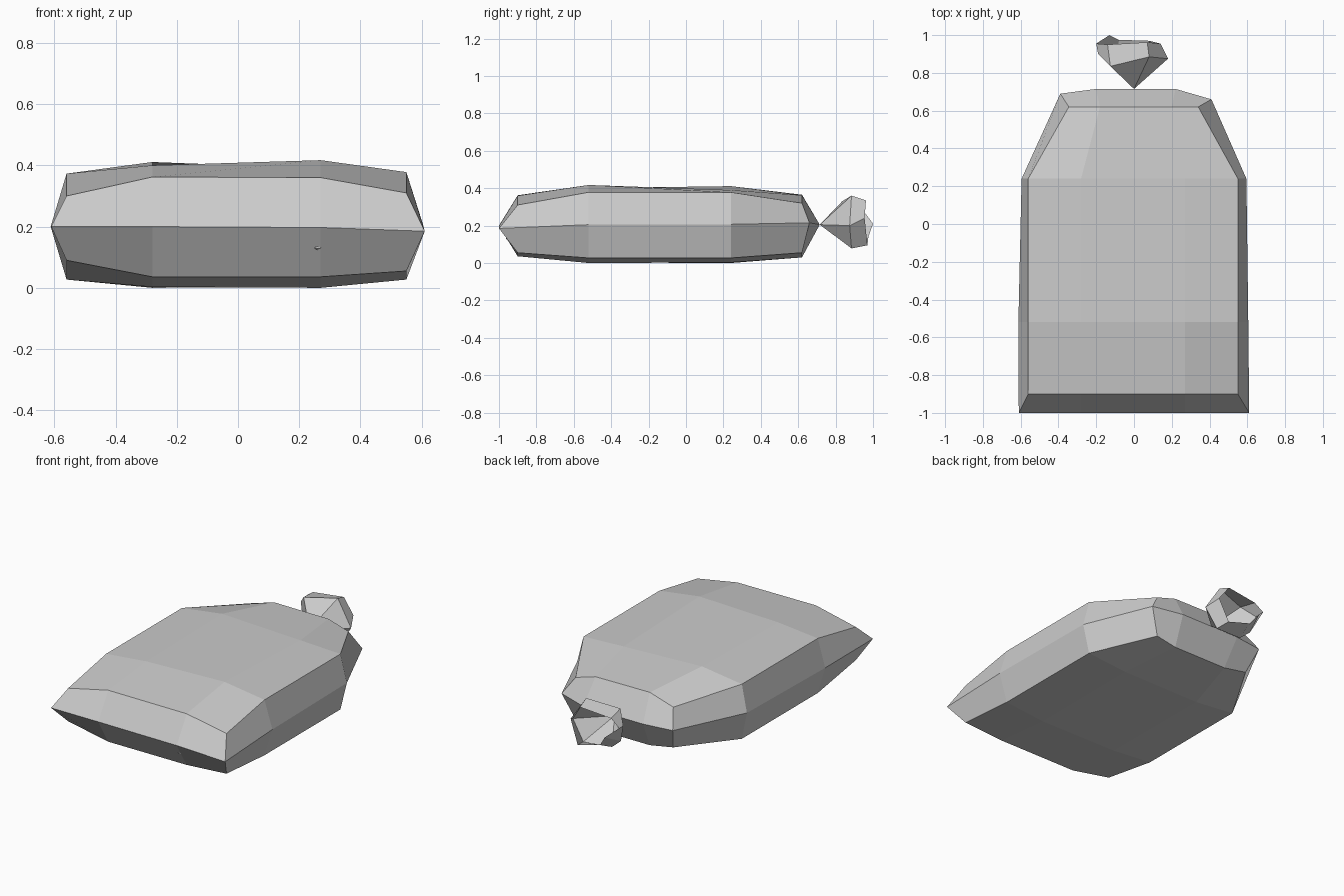
import bpy
import bmesh
from mathutils import Matrix

cube = bpy.data.objects.get("Cube")
if cube:
    bpy.data.objects.remove(cube)

cloth = bpy.data.materials.new("grey cloth")
cloth.use_nodes = True
grey = (0.6, 0.6, 0.6, 1)
cloth.diffuse_color = grey
cloth.node_tree.nodes["Principled BSDF"].inputs["Base Color"].default_value = grey


def finish(name, bm):
    mesh = bpy.data.meshes.new(name)
    bm.to_mesh(mesh)
    bm.free()
    mesh.materials.append(cloth)
    obj = bpy.data.objects.new(name, mesh)
    bpy.context.collection.objects.link(obj)
    return obj


# Sack body: a padded top and bottom grid joined along a wide seam
rows = [-0.9, -0.52, 0.24, 0.62]
cols = [-0.56, -0.28, 0.27, 0.55]
neck_cols = [-0.345, -0.18, 0.2, 0.34]
top_z = [[0.30, 0.362, 0.36, 0.31],
         [0.373, 0.40, 0.417, 0.378],
         [0.373, 0.411, 0.39, 0.378],
         [0.315, 0.365, 0.362, 0.32]]
bottom_z = [[0.09, 0.036, 0.036, 0.055],
            [0.027, 0.003, 0.0, 0.027],
            [0.027, 0.0, 0.003, 0.027],
            [0.06, 0.03, 0.03, 0.055]]
border = ([(0, c) for c in range(4)] + [(1, 3), (2, 3)]
          + [(3, c) for c in (3, 2, 1, 0)] + [(2, 0), (1, 0)])
seam = [(-0.61, -1, 0.2), (-0.28, -1, 0.2), (0.27, -1, 0.197), (0.61, -1, 0.185),
        (0.605, -0.52, 0.205), (0.595, 0.24, 0.207), (0.41, 0.66, 0.215),
        (0.22, 0.715, 0.205), (-0.2, 0.715, 0.205), (-0.39, 0.69, 0.205),
        (-0.595, 0.24, 0.2), (-0.612, -0.52, 0.2)]

bm = bmesh.new()
seam_verts = [bm.verts.new(p) for p in seam]
for heights in (top_z, bottom_z):
    grid = [[bm.verts.new(((neck_cols if r == 3 else cols)[c], rows[r], heights[r][c]))
             for c in range(4)] for r in range(4)]
    for r in range(3):
        for c in range(3):
            bm.faces.new((grid[r][c], grid[r][c + 1], grid[r + 1][c + 1], grid[r + 1][c]))
    for i in range(len(border)):
        j = (i + 1) % len(border)
        (r0, c0), (r1, c1) = border[i], border[j]
        bm.faces.new((seam_verts[i], seam_verts[j], grid[r1][c1], grid[r0][c0]))
bmesh.ops.recalc_face_normals(bm, faces=bm.faces)
finish("sack_body", bm)

# Gathered cloth tuft, flaring from the tie to a ragged open lip
flare = [(-0.125, 0.835, 0.33), (0.08, 0.885, 0.36), (0.18, 0.875, 0.2),
         (0.1, 0.885, 0.078), (-0.09, 0.87, 0.09), (-0.16, 0.88, 0.15),
         (-0.19, 0.9, 0.26)]
lip = [(-0.14, 0.95, 0.315), (0.07, 0.962, 0.335), (0.14, 0.955, 0.24),
       (0.08, 0.97, 0.095), (-0.08, 0.975, 0.14), (-0.13, 1.0, 0.21),
       (-0.2, 0.955, 0.27)]
bm = bmesh.new()
tie = bm.verts.new((0, 0.715, 0.205))
flare_verts = [bm.verts.new(p) for p in flare]
lip_verts = [bm.verts.new(p) for p in lip]
for i in range(len(flare)):
    j = (i + 1) % len(flare)
    bm.faces.new((tie, flare_verts[i], flare_verts[j]))
    bm.faces.new((flare_verts[i], lip_verts[i], lip_verts[j], flare_verts[j]))
bmesh.ops.recalc_face_normals(bm, faces=bm.faces)
finish("sack_tuft", bm)

# Tiny nub on the lower front
bm = bmesh.new()
bmesh.ops.create_icosphere(bm, subdivisions=1, radius=0.016,
                           matrix=Matrix.Diagonal((1, 0.5, 0.5, 1)))
nub = finish("front_nub", bm)
nub.location = (0.26, -0.955, 0.132)
